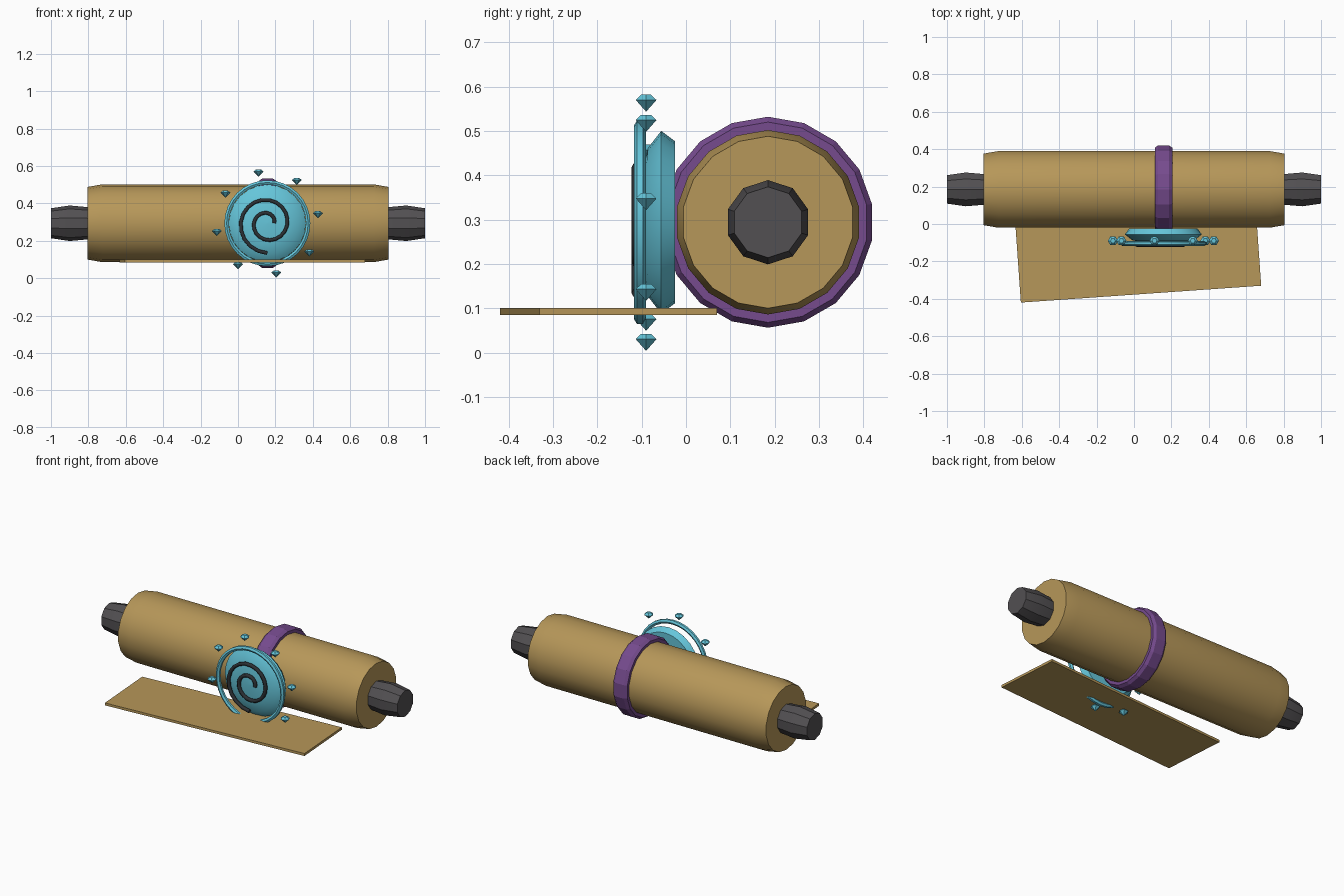
import bpy, bmesh, math
from math import sin, cos, pi, radians
from mathutils import Vector

if "Cube" in bpy.data.objects:
    bpy.data.objects.remove(bpy.data.objects["Cube"])

ROLL = Vector((0, 0.185, 0.294))       # roll axis point
SEAL = Vector((0.157, 0, 0.294))       # seal axis point


def material(name, rgb):
    m = bpy.data.materials.new(name)
    m.diffuse_color = (*rgb, 1)
    m.use_nodes = True
    m.node_tree.nodes["Principled BSDF"].inputs["Base Color"].default_value = m.diffuse_color
    return m


TAN = material("parchment", (0.47, 0.31, 0.10))
DARK = material("dark_wood", (0.085, 0.08, 0.085))
PURPLE = material("purple_band", (0.18, 0.07, 0.27))
CYAN = material("cyan_glow", (0.13, 0.56, 0.70))
INK = material("ink", (0.025, 0.03, 0.035))


def finish(name, bm, mat, smooth=None):
    bmesh.ops.recalc_face_normals(bm, faces=bm.faces)
    me = bpy.data.meshes.new(name)
    bm.to_mesh(me)
    bm.free()
    ob = bpy.data.objects.new(name, me)
    bpy.context.collection.objects.link(ob)
    me.materials.append(mat)
    if smooth:
        bpy.ops.object.select_all(action='DESELECT')
        ob.select_set(True)
        bpy.context.view_layer.objects.active = ob
        bpy.ops.object.shade_smooth_by_angle(angle=radians(smooth))
    return ob


def lathe(name, profile, axis, sides, centre, mat, smooth=None, closed=False):
    """Spin (position along axis, radius) points; first vertex is up (x, y axis) or +x (z axis)."""
    bm = bmesh.new()
    rings = []
    for h, r in profile:
        ring = []
        for i in range(sides):
            a = 2 * pi * i / sides
            p, q = r * sin(a), r * cos(a)
            co = {'X': (h, p, q), 'Y': (p, h, q), 'Z': (q, p, h)}[axis]
            ring.append(bm.verts.new(centre + Vector(co)))
        rings.append(ring)
    pairs = list(zip(rings, rings[1:]))
    if closed:
        pairs.append((rings[-1], rings[0]))
    else:
        bm.faces.new(rings[0])
        bm.faces.new(rings[-1])
    for a, b in pairs:
        for i in range(sides):
            j = (i + 1) % sides
            bm.faces.new((a[i], a[j], b[j], b[i]))
    bmesh.ops.remove_doubles(bm, verts=bm.verts, dist=1e-5)
    return finish(name, bm, mat, smooth)


# Rolled parchment with tapered ends
lathe("parchment_roll", [(-0.805, 0.194), (-0.725, 0.208), (0.725, 0.208), (0.805, 0.194)],
      'X', 18, ROLL, TAN, 30)

# Rod knobs at both ends
for side, label in ((-1, "left"), (1, "right")):
    lathe(label + "_rod_knob",
          [(side * x, r) for x, r in ((0.79, 0.085), (0.9, 0.095), (1.0, 0.08))],
          'X', 10, ROLL, DARK, 30)

# Binding band around the roll
lathe("binding_band", [(-0.047, 0.2), (-0.047, 0.226), (-0.03, 0.238), (0.03, 0.238),
                       (0.047, 0.226), (0.047, 0.2)],
      'X', 18, ROLL + Vector((0.158, 0, 0)), PURPLE, closed=True)

# Unrolled sheet, slightly turned
bm = bmesh.new()
corners = [(-0.605, -0.42), (0.68, -0.33), (0.652, 0.07), (-0.633, -0.02)]
low = bm.faces.new([bm.verts.new((x, y, 0.085)) for x, y in corners])
ext = bmesh.ops.extrude_face_region(bm, geom=[low])
bmesh.ops.translate(bm, vec=(0, 0, 0.015),
                    verts=[g for g in ext["geom"] if isinstance(g, bmesh.types.BMVert)])
finish("loose_sheet", bm, TAN)

# Seal disc
lathe("seal_disc", [(-0.025, 0.183), (-0.056, 0.206), (-0.087, 0.166), (-0.1, 0.09), (-0.105, 0.0001)],
      'Y', 24, SEAL, CYAN, 35)

# Ring floating in front of the disc
lathe("seal_ring", [(-0.104 + 0.0135 * cos(k * pi / 3), 0.218 + 0.0135 * sin(k * pi / 3))
                    for k in range(6)], 'Y', 32, SEAL, CYAN, 40, closed=True)

# Spiral inlay on the disc
cu = bpy.data.curves.new("spiral_inlay", 'CURVE')
cu.dimensions = '3D'
cu.bevel_depth = 0.011
cu.bevel_resolution = 1
cu.use_fill_caps = True
sp = cu.splines.new('POLY')
N = 34
sp.points.add(N)
for i, p in enumerate(sp.points):
    t = i / N
    a, r = radians(-90 - 630 * t), 0.16 - 0.123 * t
    p.co = (SEAL.x + r * cos(a), -0.112, SEAL.z + r * sin(a), 1)
spiral = bpy.data.objects.new("spiral_inlay", cu)
spiral.data.materials.append(INK)
bpy.context.collection.objects.link(spiral)

# Eight upright gems circling the seal
for k in range(8):
    a = radians(10 + 45 * k)
    c = SEAL + Vector((0.274 * cos(a), -0.09, 0.274 * sin(a)))
    lathe(f"gem_{k + 1}", [(0.018, 0.013), (0.006, 0.027), (-0.02, 0.0005)], 'Z', 6, c, CYAN)
